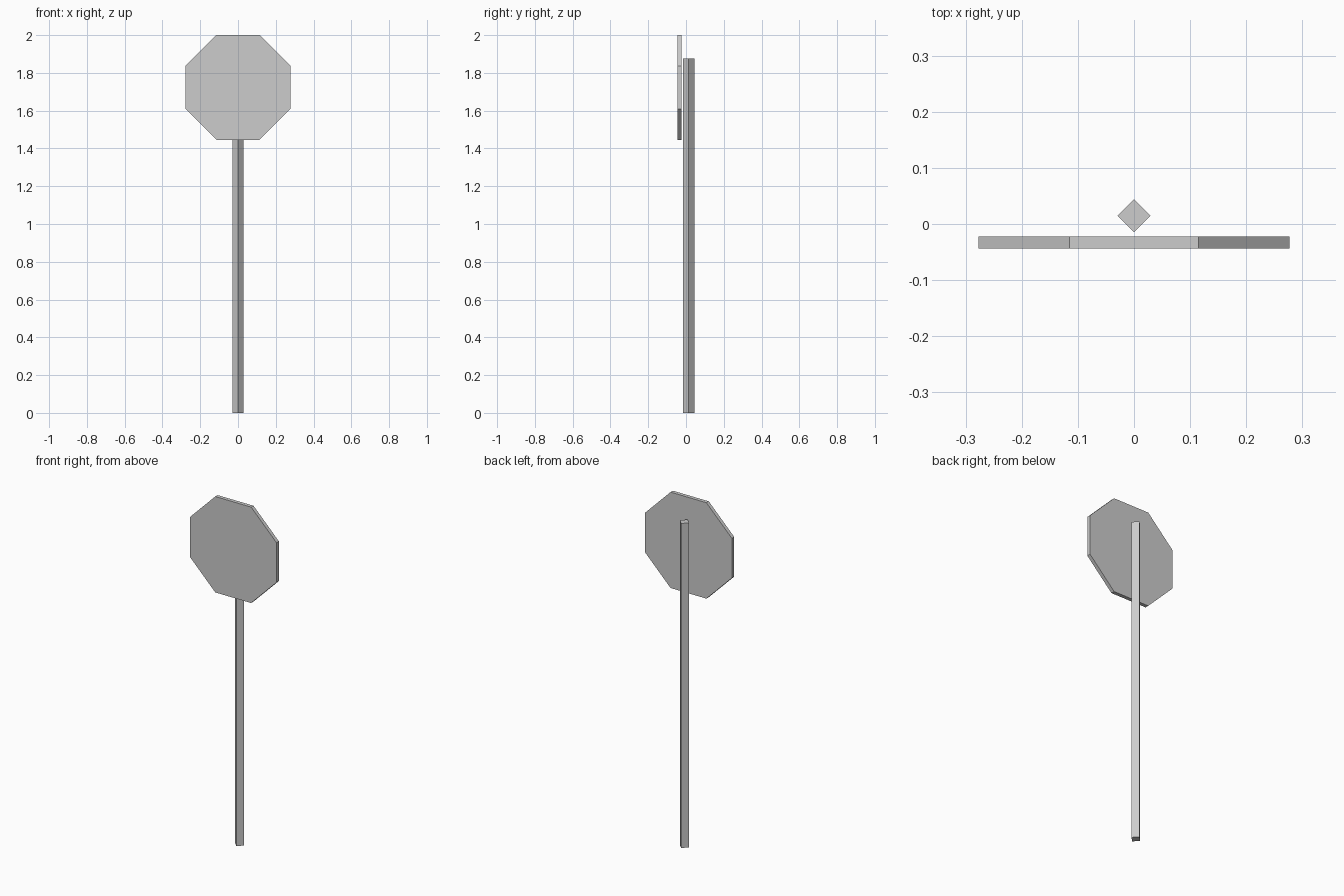
import bpy
from math import cos, pi, radians

cube = bpy.data.objects.get("Cube")
if cube:
    bpy.data.objects.remove(cube, do_unlink=True)

# Single plain grey for the whole sign
grey = bpy.data.materials.new("light_grey")
grey.use_nodes = True
grey.diffuse_color = (0.604, 0.604, 0.604, 1)
grey.node_tree.nodes["Principled BSDF"].inputs["Base Color"].default_value = grey.diffuse_color


def prism(name, sides, radius, depth, location, rotation):
    """Flat-shaded prism with a regular polygon section."""
    bpy.ops.mesh.primitive_cylinder_add(vertices=sides, radius=radius, depth=depth,
                                        location=location, rotation=rotation)
    obj = bpy.context.object
    obj.name = obj.data.name = name
    obj.data.materials.append(grey)
    return obj


# Square post, turned so one edge faces the front
POST_HEIGHT = 1.875
prism("post", 4, 0.0295, POST_HEIGHT, (0, 0.0145, POST_HEIGHT / 2), (0, 0, 0))

# Octagonal sign plate, standing upright with a level top edge
HALF_WIDTH = 0.277
plate = prism("sign_plate", 8, HALF_WIDTH / cos(pi / 8), 0.0214,
              (0, -0.0333, 2 - HALF_WIDTH), (radians(90), radians(22.5), 0))
